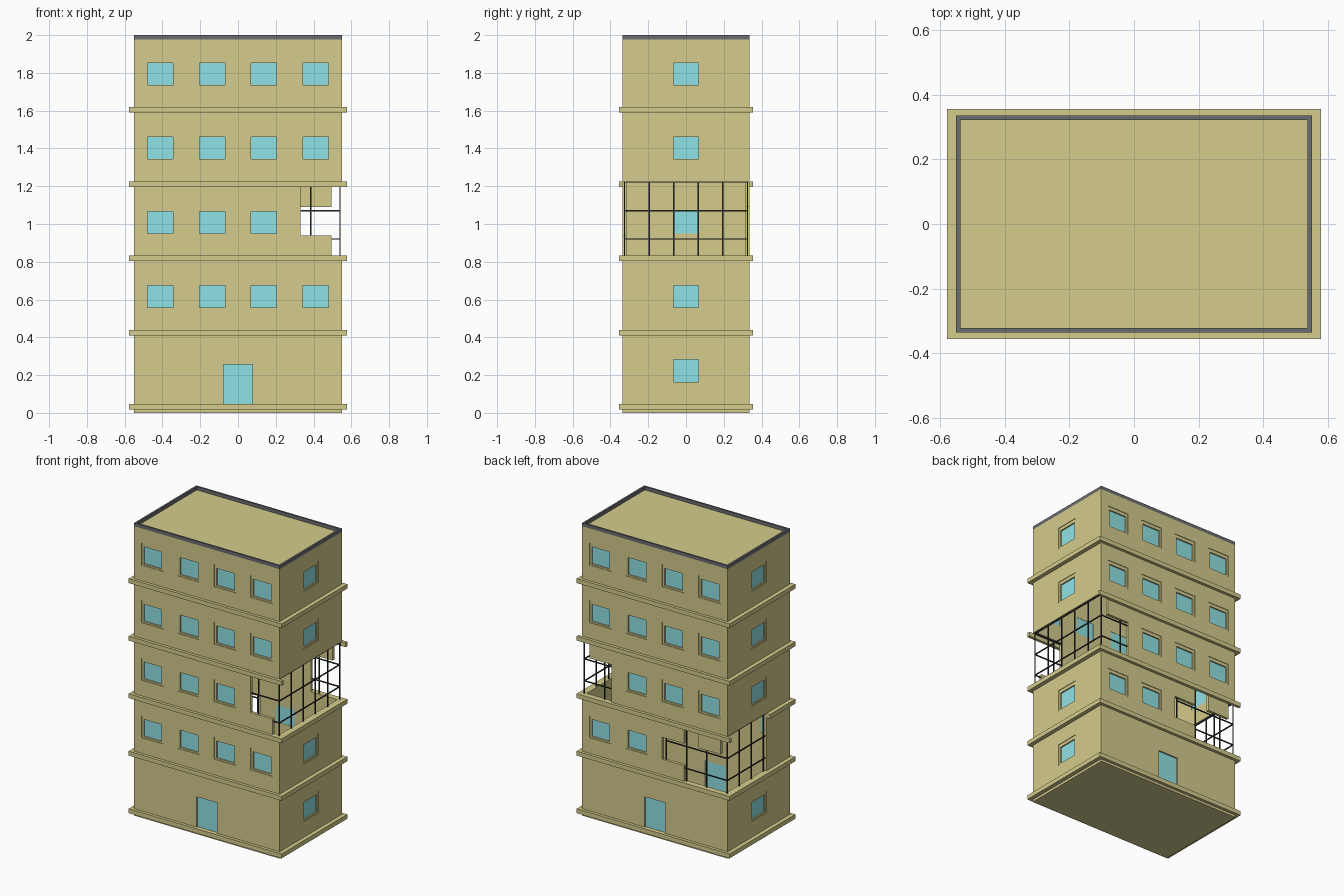
import bpy, bmesh

if "Cube" in bpy.data.objects:
    bpy.data.objects.remove(bpy.data.objects["Cube"])

HX, HY, T = 0.55, 0.335, 0.02        # half footprint and wall thickness
Z0, H, TOP = 0.047, 0.393, 1.977     # first floor level, storey height, wall top
BAYS = (-0.4125, -0.1375, 0.1375, 0.4125)
OW, OH = 0.0825, 0.075               # half window opening
GW, GH = 0.0675, 0.0585              # half glass
WZ = 0.182                           # window centre above storey level


def material(name, rgb):
    m = bpy.data.materials.new(name)
    m.diffuse_color = (*rgb, 1)
    m.use_nodes = True
    m.node_tree.nodes["Principled BSDF"].inputs["Base Color"].default_value = m.diffuse_color
    return m


KHAKI = material("khaki_plaster", (0.66, 0.60, 0.265))
GLASS = material("blue_glass", (0.28, 0.76, 0.79))
GREY = material("dark_grey_trim", (0.15, 0.155, 0.16))
STEEL = material("black_steel", (0.03, 0.033, 0.036))


class Part:
    """Collects boxes into one object."""

    def __init__(self, name, mat):
        self.name, self.mat, self.bm = name, mat, bmesh.new()

    def box(self, x0, x1, y0, y1, z0, z1):
        r = bmesh.ops.create_cube(self.bm, size=1)
        for v in r["verts"]:
            v.co = ((x0 + x1) / 2 + v.co.x * abs(x1 - x0),
                    (y0 + y1) / 2 + v.co.y * abs(y1 - y0),
                    (z0 + z1) / 2 + v.co.z * abs(z1 - z0))

    def on(self, side, u0, u1, d0, d1, z0, z1):
        """Box on a wall: u runs along it, d is depth below its outer face."""
        if side in ("front", "back"):
            s = -1 if side == "front" else 1
            self.box(u0, u1, s * (HY - d0), s * (HY - d1), z0, z1)
        else:
            s = 1 if side == "right" else -1
            self.box(s * (HX - d0), s * (HX - d1), u0, u1, z0, z1)

    def done(self):
        me = bpy.data.meshes.new(self.name)
        self.bm.to_mesh(me)
        self.bm.free()
        me.materials.append(self.mat)
        ob = bpy.data.objects.new(self.name, me)
        bpy.context.collection.objects.link(ob)


# Broken pieces: (storey, side) -> lost pillars, windows, lintels, sills
NONE = set()
BROKEN = {
    (2, "front"): ({4}, {3}, {3}, NONE),
    (2, "back"): ({4}, {3}, NONE, {3}),
    (2, "right"): ({0, 1}, {0}, {0}, {0}),
    (1, "back"): ({0, 1}, {0, 1}, NONE, {0}),
    (1, "left"): ({1}, {0}, {0}, {0}),
}

frames = Part("window_frames", KHAKI)
glass = Part("window_glass", GLASS)
doors = Part("doors", GLASS)
ledges = Part("ledges", KHAKI)


def window(side, c, zc):
    # four frame bars, set back from the wall face, and a pane
    a, b = 0.004, T
    zg = zc - 0.006
    for s in (-1, 1):
        frames.on(side, c + s * GW, c + s * OW, a, b, zc - OH, zc + OH)
        frames.on(side, c - GW, c + GW, a, b, zg + s * GH, zc + s * OH)
    glass.on(side, c - GW, c + GW, 0.013, 0.018, zg - GH, zg + GH)


def wall(part, floor, side, z0, z1):
    long = side in ("front", "back")
    half = HX if long else HY - T
    if floor == 0 and long:
        # ground storey with a doorway
        dw, dz = 0.0775, 0.255
        for s in (-1, 1):
            part.on(side, s * dw, s * half, 0, T, z0, z1)
        part.on(side, -dw, dw, 0, T, dz, z1)
        doors.on(side, -dw, dw, 0.01, 0.016, z0, dz)
        return
    pillars, windows, lintels, sills = BROKEN.get((floor, side), (NONE,) * 4)
    bays = BAYS if long else (0.0,)
    edges = [-half] + [c + s * OW for c in bays for s in (-1, 1)] + [half]
    for i in range(len(bays) + 1):
        if i not in pillars:
            part.on(side, edges[2 * i], edges[2 * i + 1], 0, T, z0, z1)
    zc = z0 + WZ
    for i, c in enumerate(bays):
        if i not in sills:
            part.on(side, c - OW, c + OW, 0, T, z0, zc - OH)
        if i not in lintels:
            part.on(side, c - OW, c + OW, 0, T, zc + OH, z1)
        if i not in windows:
            window(side, c, zc)


def ledge(floor, z1):
    z0 = z1 - 0.03
    for side in ("front", "back"):
        ledges.on(side, -0.578, 0.578, -0.02, 0, z0, z1)
    if floor != 3:
        ledges.on("right", -HY, HY, -0.028, 0, z0, z1)
    ledges.on("left", -HY, -OW if floor == 2 else HY, -0.028, 0, z0, z1)


# Storeys
for f in range(5):
    z0 = Z0 + f * H
    z1 = min(z0 + H, TOP)
    walls = Part(f"storey_{f}_walls", KHAKI)
    for side in ("front", "back", "left", "right"):
        wall(walls, f, side, z0, z1)
    walls.done()
    ledge(f, z0)

# Plinth and roof
plinth = Part("plinth", KHAKI)
plinth.box(-HX, HX, -HY, HY, 0, Z0)
plinth.done()
roof = Part("roof", KHAKI)
roof.box(-HX + T, HX - T, -HY + T, HY - T, TOP - 0.02, TOP)
roof.done()
rim = Part("roof_rim", GREY)
W = 0.013
for side in ("front", "back"):
    rim.on(side, -HX, HX, 0, W, TOP, 2.0)
for side in ("left", "right"):
    rim.on(side, -HY + W, HY - W, 0, W, TOP, 2.0)
rim.done()

# Exposed reinforcing bars in the broken walls
R = 0.0033
BX, BY = HX - 0.01, HY - 0.01


def cage(name, floor, sx, first, y0, spans):
    bars = Part(name, STEEL)
    z0 = Z0 + floor * H
    levels = [z0 + k for k in (0.087, 0.237, 0.389)]
    for i in range(first, 6):
        y = -BY + i * BY * 2 / 5
        bars.box(sx * BX - R, sx * BX + R, y - R, y + R, z0, z0 + H)
    for z in levels:
        bars.box(sx * BX - R, sx * BX + R, y0, BY, z - R, z + R)
    for sy, n in spans:
        y = sy * BY
        for i in range(1, n + 1):
            x = sx * (BX - i * BX * 2 / 7)
            bars.box(x - R, x + R, y - R, y + R, z0, z0 + H)
        for z in levels:
            bars.box(sx * BX, sx * (BX - n * BX * 2 / 7), y - R, y + R, z - R, z + R)
    bars.done()


cage("right_steel_bars", 2, 1, 0, -BY, ((-1, 2), (1, 2)))
cage("left_steel_bars", 1, -1, 2, -OW, ((1, 3),))

for p in (frames, glass, doors, ledges):
    p.done()
